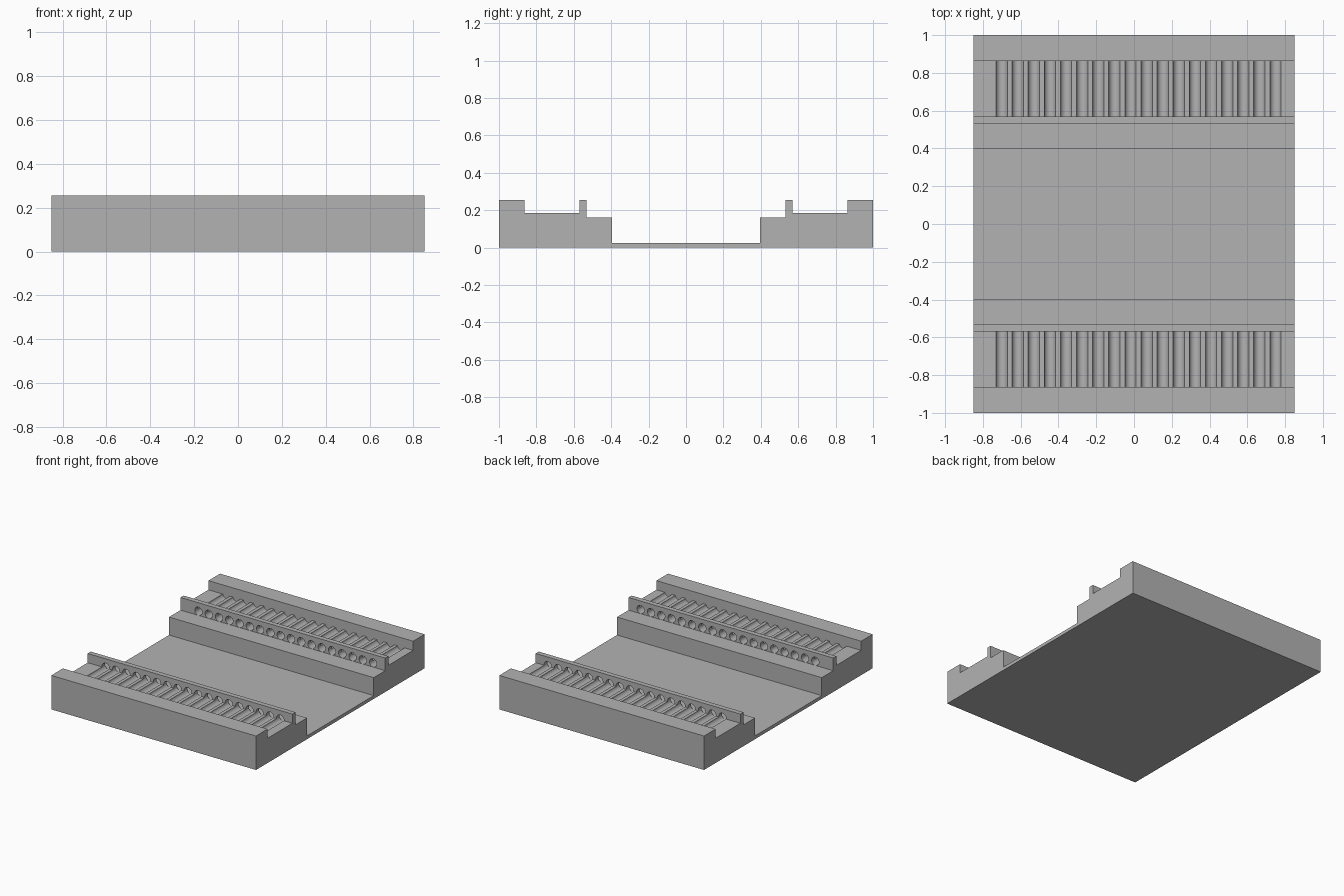
import bpy, bmesh, math
from mathutils import Matrix

if "Cube" in bpy.data.objects:
    bpy.data.objects.remove(bpy.data.objects["Cube"], do_unlink=True)

HALF_X = 0.85
GROOVES, PITCH, FIRST_X = 18, 0.0853, -0.701
RADIUS, AXIS_Z = 0.0305, 0.191

grey = bpy.data.materials.new("plain_grey")
grey.use_nodes = True
colour = (0.45, 0.45, 0.45, 1)
grey.diffuse_color = colour
grey.node_tree.nodes["Principled BSDF"].inputs["Base Color"].default_value = colour


def finish(bm, name):
    bmesh.ops.recalc_face_normals(bm, faces=bm.faces[:])
    mesh = bpy.data.meshes.new(name)
    bm.to_mesh(mesh)
    bm.free()
    obj = bpy.data.objects.new(name, mesh)
    bpy.context.collection.objects.link(obj)
    mesh.materials.append(grey)
    return obj


# Stepped tray: one half of the y/z outline, mirrored, then extruded along x
half = [(1, 0), (1, 0.255), (0.863, 0.255), (0.863, 0.186), (0.569, 0.186),
        (0.569, 0.255), (0.532, 0.255), (0.532, 0.16), (0.396, 0.16), (0.396, 0.025)]
outline = half + [(-y, z) for y, z in reversed(half)]
bm = bmesh.new()
face = bm.faces.new([bm.verts.new((-HALF_X, y, z)) for y, z in outline])
ext = bmesh.ops.extrude_face_region(bm, geom=[face])
moved = [g for g in ext["geom"] if isinstance(g, bmesh.types.BMVert)]
bmesh.ops.translate(bm, verts=moved, vec=(2 * HALF_X, 0, 0))
tray = finish(bm, "stepped_tray")

# Round cutters: holes through the thin walls that run on as floor grooves
bm = bmesh.new()
inner, outer = 0.5, 0.863
for side in (-1, 1):
    for i in range(GROOVES):
        place = Matrix.Translation((FIRST_X + i * PITCH, side * (inner + outer) / 2, AXIS_Z))
        bmesh.ops.create_cone(bm, cap_ends=True, segments=32, radius1=RADIUS, radius2=RADIUS,
                              depth=outer - inner,
                              matrix=place @ Matrix.Rotation(math.pi / 2, 4, "X"))
cutter = finish(bm, "groove_cutters")
cutter.hide_render = True

# Apply the cut, then remove the cutters
cut = tray.modifiers.new("grooves", "BOOLEAN")
cut.operation = "DIFFERENCE"
cut.solver = "EXACT"
cut.object = cutter
bpy.context.view_layer.objects.active = tray
tray.select_set(True)
bpy.ops.object.modifier_apply(modifier=cut.name)
bpy.data.objects.remove(cutter, do_unlink=True)
bpy.ops.object.shade_smooth_by_angle(angle=math.radians(30))
